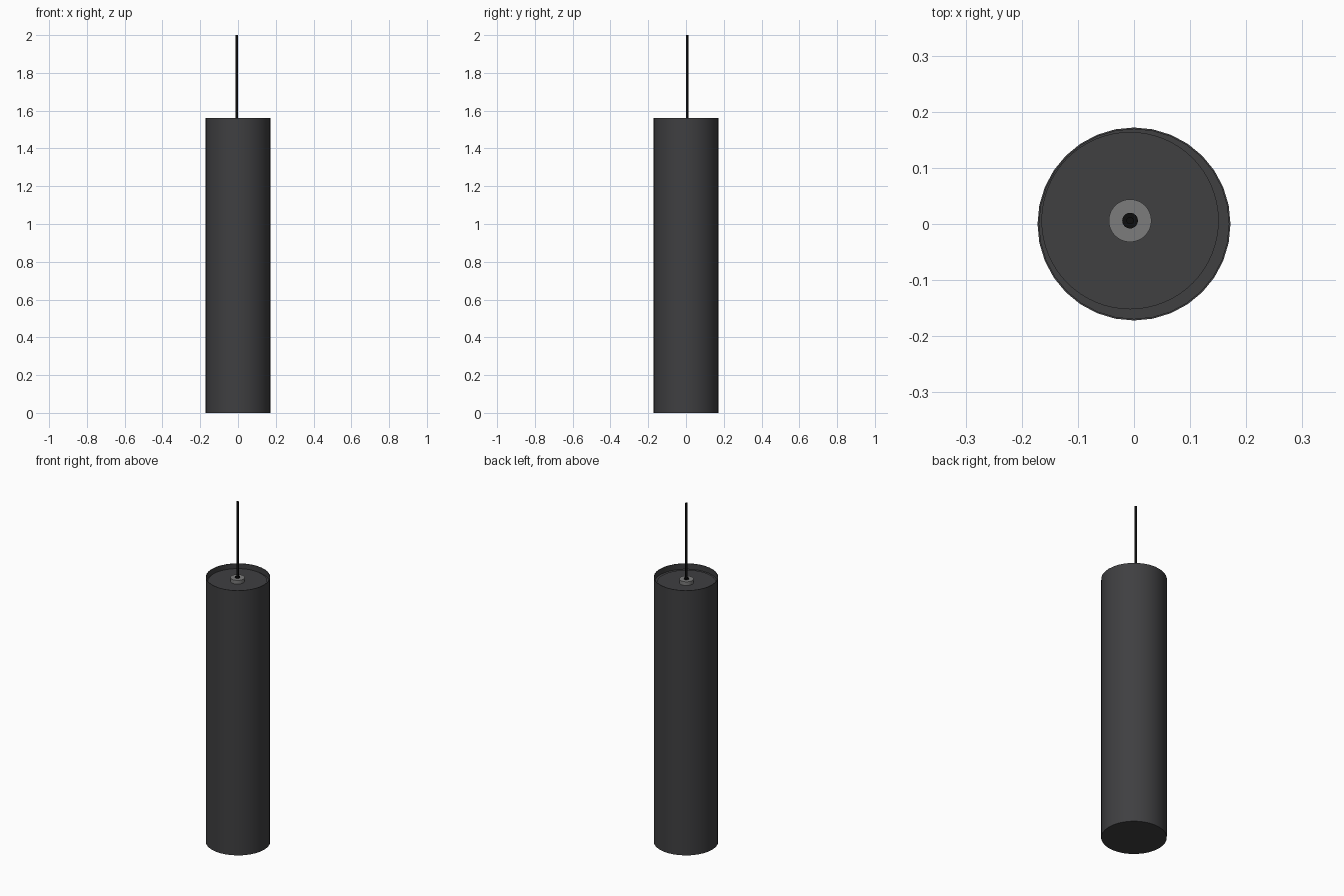
import bpy, math

if "Cube" in bpy.data.objects:
    bpy.data.objects.remove(bpy.data.objects["Cube"])

BODY_R, BODY_H = 0.172, 1.56
FLOOR_Z = 1.527
AXIS = (-0.007, 0.006)          # fittings sit slightly off the body axis


def material(name, rgb):
    m = bpy.data.materials.new(name)
    m.diffuse_color = (*rgb, 1)
    m.use_nodes = True
    m.node_tree.nodes["Principled BSDF"].inputs["Base Color"].default_value = m.diffuse_color
    return m


def lathe(name, profile, sides, mat, centre=(0, 0)):
    """Revolve (radius, z) points; points with radius 0 become poles."""
    verts, faces, rings = [], [], []
    for r, z in profile:
        n = 1 if r == 0 else sides
        rings.append([len(verts) + i for i in range(n)])
        for i in range(n):
            a = 2 * math.pi * i / sides
            verts.append((centre[0] + r * math.cos(a), centre[1] + r * math.sin(a), z))
    for lo, hi in zip(rings, rings[1:]):
        for i in range(sides):
            j = (i + 1) % sides
            if len(lo) == 1:
                faces.append((lo[0], hi[j], hi[i]))
            elif len(hi) == 1:
                faces.append((lo[i], lo[j], hi[0]))
            else:
                faces.append((lo[i], lo[j], hi[j], hi[i]))
    me = bpy.data.meshes.new(name)
    me.from_pydata(verts, [], faces)
    me.materials.append(mat)
    ob = bpy.data.objects.new(name, me)
    bpy.context.collection.objects.link(ob)
    bpy.ops.object.select_all(action='DESELECT')
    ob.select_set(True)
    bpy.context.view_layer.objects.active = ob
    bpy.ops.object.shade_smooth_by_angle(angle=math.radians(35))
    return ob


charcoal = material("charcoal", (0.05, 0.05, 0.053))
metal = material("metal", (0.2, 0.2, 0.2))
black = material("black", (0.004, 0.004, 0.004))

# Tall tube shade with closed bottom, thin rim and recessed top
lathe("tube_shade", [(0, 0), (BODY_R, 0), (BODY_R, BODY_H), (BODY_R - 0.003, BODY_H),
                     (BODY_R - 0.003, FLOOR_Z), (0, FLOOR_Z)], 32, charcoal)

# Round cover plate inside the rim
lathe("cover_plate", [(0, FLOOR_Z - 0.004), (0.158, FLOOR_Z - 0.004),
                      (0.158, FLOOR_Z + 0.004), (0, FLOOR_Z + 0.004)], 64, charcoal, AXIS)

# Metal collar holding the cord
lathe("cord_collar", [(0, FLOOR_Z), (0.038, FLOOR_Z), (0.038, 1.553), (0, 1.553)],
      48, metal, AXIS)

# Cord grip, then the thin hanging cord
lathe("cord_grip", [(0, 1.54), (0.014, 1.54), (0.014, 1.557), (0, 1.557)], 24, black, AXIS)
lathe("cord", [(0, 1.54), (0.0065, 1.54), (0.0065, 2.0), (0, 2.0)], 16, black, AXIS)
